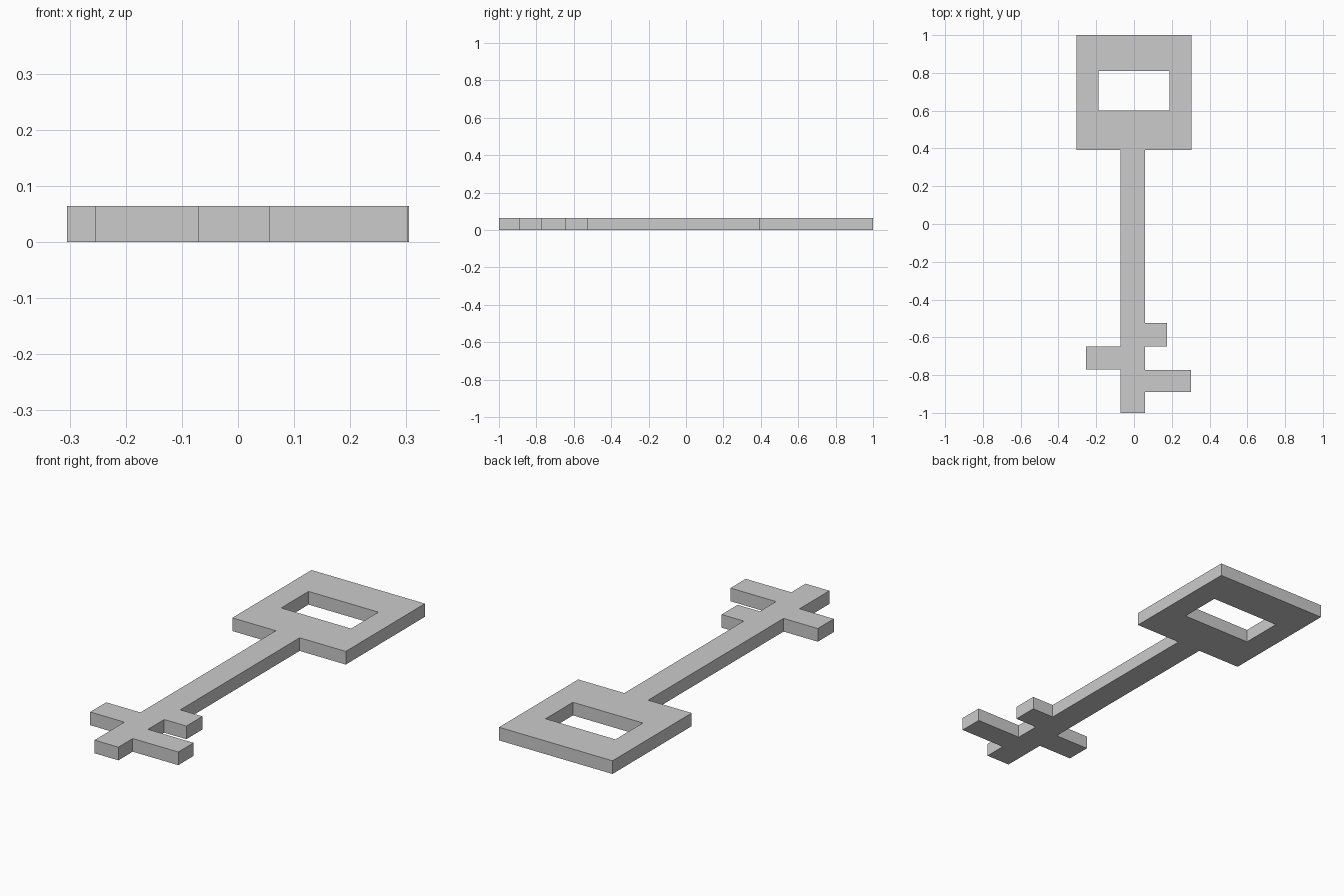
import bpy, bmesh

if "Cube" in bpy.data.objects:
    bpy.data.objects.remove(bpy.data.objects["Cube"])

THICKNESS = 0.064

# Key silhouette: square bow, narrow shaft, three staggered teeth
outline = [
    (-0.305, 1.0), (-0.305, 0.392), (-0.071, 0.392),
    (-0.071, -0.648), (-0.255, -0.648), (-0.255, -0.771), (-0.071, -0.771),
    (-0.071, -1.0), (0.057, -1.0),
    (0.057, -0.89), (0.302, -0.89), (0.302, -0.773), (0.057, -0.773),
    (0.057, -0.648), (0.176, -0.648), (0.176, -0.525), (0.057, -0.525),
    (0.057, 0.392), (0.305, 0.392), (0.305, 1.0),
]
# Rectangular window in the bow
window = [(-0.188, 0.6), (0.188, 0.6), (0.188, 0.81), (-0.188, 0.81)]

bm = bmesh.new()


def add_loop(points):
    verts = [bm.verts.new((x, y, 0)) for x, y in points]
    return [bm.edges.new((v, verts[i - 1])) for i, v in enumerate(verts)]


# Fill the flat profile, then extrude it to the plate thickness
edges = add_loop(outline) + add_loop(window)
bmesh.ops.triangle_fill(bm, edges=edges, use_beauty=True, normal=(0, 0, 1))
top = bmesh.ops.extrude_face_region(bm, geom=bm.faces[:], use_keep_orig=True)["geom"]
bmesh.ops.translate(bm, vec=(0, 0, THICKNESS),
                    verts=[g for g in top if isinstance(g, bmesh.types.BMVert)])
bmesh.ops.recalc_face_normals(bm, faces=bm.faces[:])

mesh = bpy.data.meshes.new("key")
bm.to_mesh(mesh)
bm.free()
bpy.context.collection.objects.link(bpy.data.objects.new("key", mesh))
